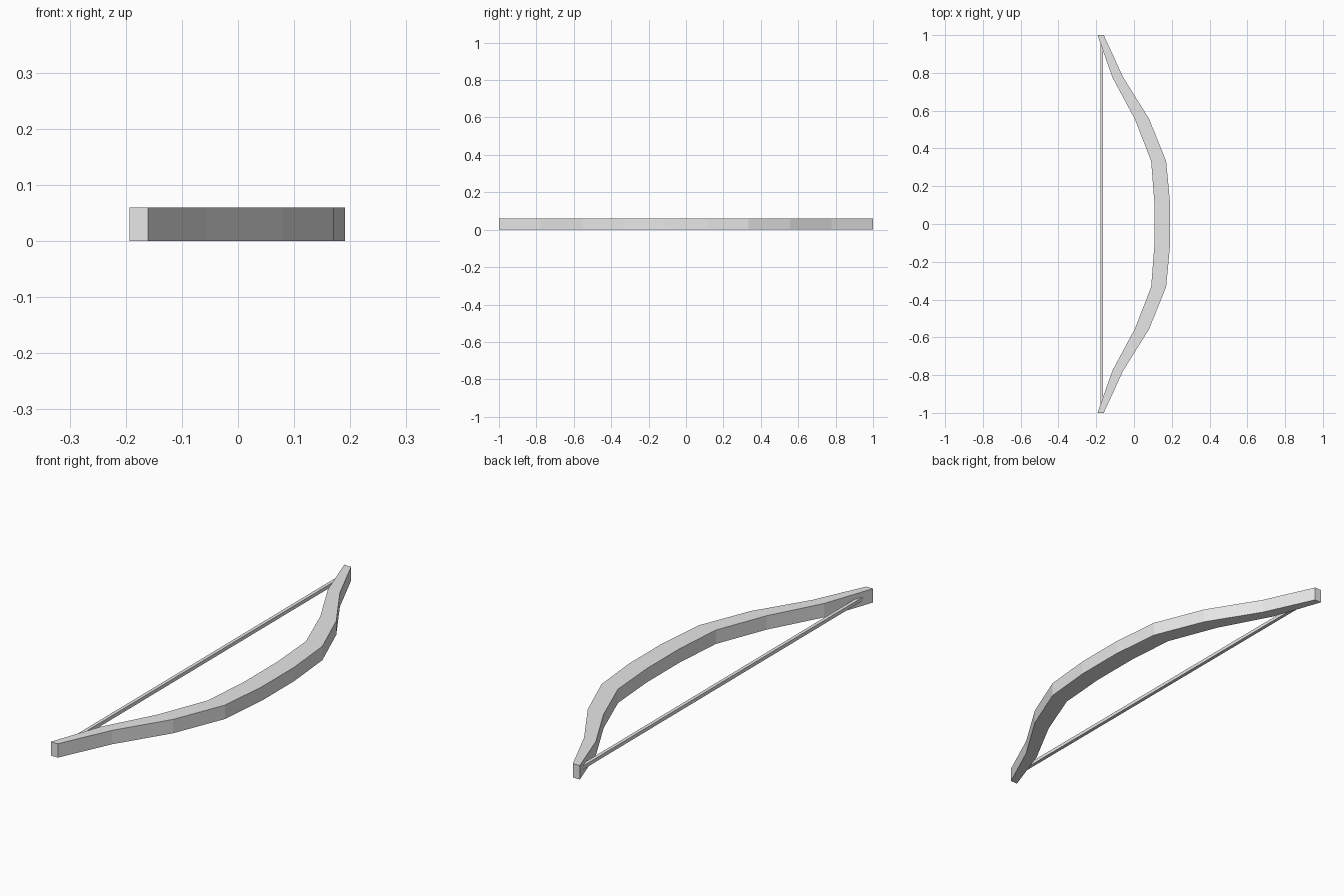
import bpy
import bmesh

cube = bpy.data.objects.get("Cube")
if cube:
    bpy.data.objects.remove(cube, do_unlink=True)

# Single plain grey
grey = bpy.data.materials.new("light_grey")
grey.use_nodes = True
grey.diffuse_color = (0.8, 0.8, 0.8, 1)
grey.node_tree.nodes["Principled BSDF"].inputs["Base Color"].default_value = (0.8, 0.8, 0.8, 1)


def sweep(name, sections, z0, z1):
    """Join rectangular cross-sections (y, inner x, outer x) into a closed bar."""
    bm = bmesh.new()
    rings = [[bm.verts.new(p) for p in ((xi, y, z0), (xo, y, z0), (xo, y, z1), (xi, y, z1))]
             for y, xi, xo in sections]
    for a, b in zip(rings, rings[1:]):
        for i in range(4):
            j = (i + 1) % 4
            bm.faces.new((a[i], a[j], b[j], b[i]))
    bm.faces.new(rings[0])
    bm.faces.new(rings[-1])
    bmesh.ops.recalc_face_normals(bm, faces=bm.faces)
    mesh = bpy.data.meshes.new(name)
    bm.to_mesh(mesh)
    bm.free()
    mesh.materials.append(grey)
    obj = bpy.data.objects.new(name, mesh)
    bpy.context.collection.objects.link(obj)
    return obj


# Curved limb: half the sections from tip to grip, mirrored along y
half = [(1.0, -0.193, -0.160),
        (0.778, -0.115, -0.058),
        (0.556, 0.004, 0.080),
        (0.333, 0.091, 0.170),
        (0.111, 0.108, 0.191)]
sweep("bow_limb", half + [(-y, xi, xo) for y, xi, xo in reversed(half)], 0.0, 0.06)

# Straight string, ends buried in the limb tips
sweep("bow_string", [(y, -0.178, -0.163) for y in (0.97, -0.97)], 0.0225, 0.0375)
